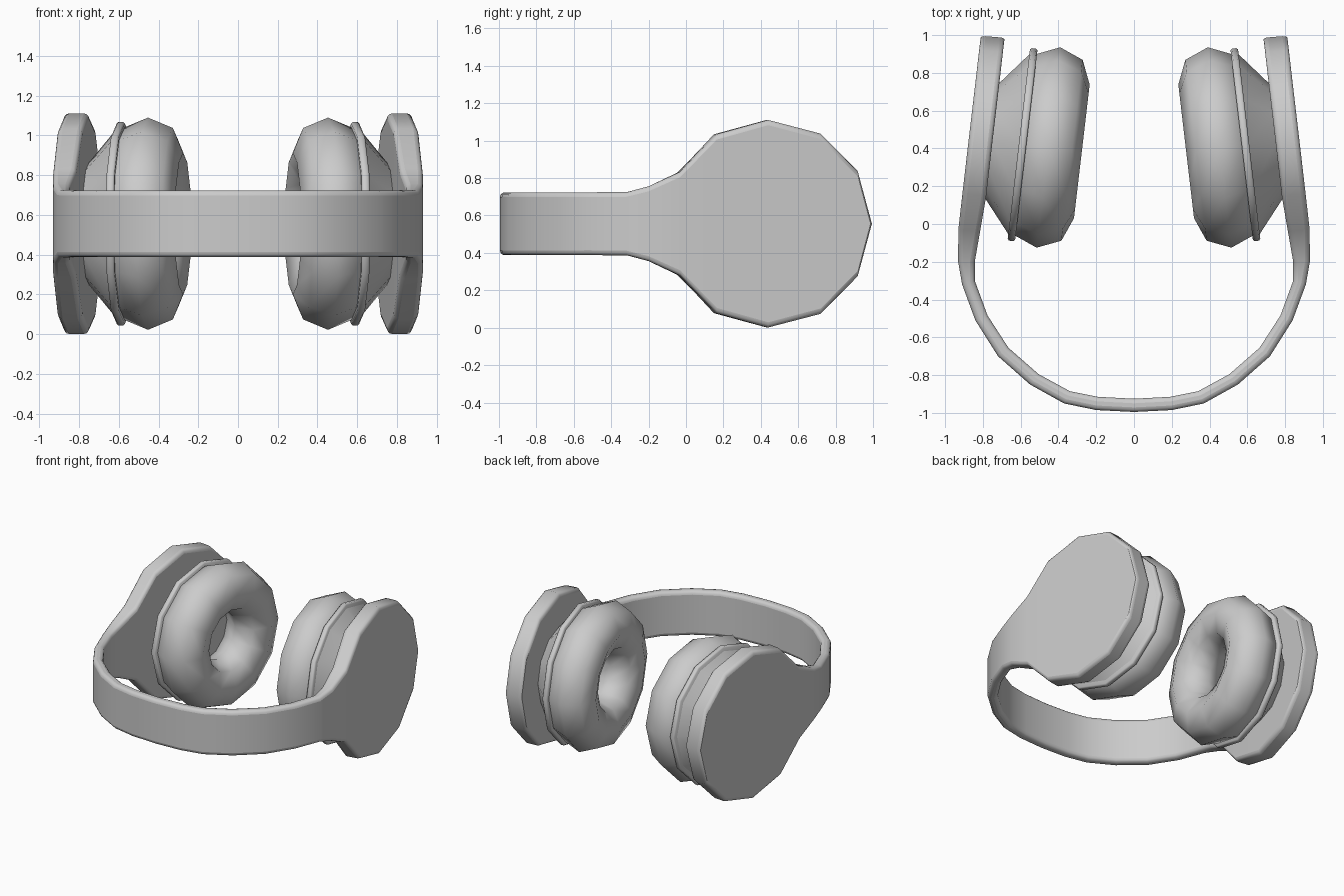
import bpy, bmesh
from math import sin, cos, pi, radians
from mathutils import Vector

if "Cube" in bpy.data.objects:
    bpy.data.objects.remove(bpy.data.objects["Cube"])

ZC = 0.556            # height of the centre line
TILT = radians(6.7)   # toe-in of the ear cups


def finish(name, bm, angle):
    bmesh.ops.remove_doubles(bm, verts=bm.verts, dist=0.0005)
    bmesh.ops.recalc_face_normals(bm, faces=bm.faces)
    mesh = bpy.data.meshes.new(name)
    bm.to_mesh(mesh)
    bm.free()
    obj = bpy.data.objects.new(name, mesh)
    bpy.context.collection.objects.link(obj)
    bpy.ops.object.select_all(action='DESELECT')
    obj.select_set(True)
    bpy.context.view_layer.objects.active = obj
    bpy.ops.object.shade_smooth_by_angle(angle=radians(angle))
    return obj


def lathe(name, centre, profile, angle, closed=False, segs=12):
    """Revolve (axial, radius) points about the tilted cup axis, mirrored in x."""
    axis = Vector((-cos(TILT), -sin(TILT), 0))
    side = Vector((-sin(TILT), cos(TILT), 0))
    up = Vector((0, 0, 1))
    bm = bmesh.new()
    rings = []
    for a, r in profile:
        rings.append([bm.verts.new(Vector(centre) + axis * a + r *
                      (side * cos(2 * pi * i / segs) + up * sin(2 * pi * i / segs)))
                      for i in range(segs)])
    pairs = list(zip(rings, rings[1:]))
    if closed:
        pairs.append((rings[-1], rings[0]))
    for p, q in pairs:
        for i in range(segs):
            j = (i + 1) % segs
            bm.faces.new((p[i], p[j], q[j], q[i]))
    if not closed:
        bm.faces.new(rings[0])
        bm.faces.new(rings[-1])
    obj = finish(name, bm, angle)
    obj.modifiers.new("mirror", 'MIRROR').use_mirror_merge = False
    return obj


# Headband flowing into the outer ear plates: outer x, y, inner x, y, half height
half = [
    (0.00, -0.995, 0.00, -0.925, 0.168),
    (0.20, -0.985, 0.19, -0.915, 0.168),
    (0.37, -0.95, 0.34, -0.885, 0.168),
    (0.55, -0.85, 0.505, -0.795, 0.168),
    (0.72, -0.70, 0.665, -0.655, 0.168),
    (0.84, -0.51, 0.775, -0.485, 0.168),
    (0.91, -0.32, 0.843, -0.30, 0.170),
    (0.931, -0.20, 0.843, -0.20, 0.200),
    (0.930, -0.03, 0.815, -0.04, 0.277),
    (0.908, 0.165, 0.783, 0.145, 0.478),
    (0.876, 0.44, 0.750, 0.43, 0.555),
    (0.843, 0.72, 0.717, 0.71, 0.482),
    (0.820, 0.92, 0.694, 0.91, 0.281),
    (0.811, 0.996, 0.685, 0.986, 0.0),
]
stations = [(-a, b, -c, d, h) for a, b, c, d, h in half[:0:-1]] + half
bm = bmesh.new()
sections = []
for ox, oy, ix, iy, h in stations:
    corners = [(ox, oy, ZC + h), (ix, iy, ZC + h), (ix, iy, ZC - h), (ox, oy, ZC - h)]
    if h == 0:   # rounded plate ends in a single edge
        o, i = bm.verts.new(corners[0]), bm.verts.new(corners[1])
        sections.append([o, i, i, o])
    else:
        sections.append([bm.verts.new(c) for c in corners])
for p, q in zip(sections, sections[1:]):
    for i in range(4):
        j = (i + 1) % 4
        face = list(dict.fromkeys((p[i], p[j], q[j], q[i])))
        if len(face) > 2:
            bm.faces.new(face)
band = finish("headband_and_ear_plates", bm, 40)
bevel = band.modifiers.new("soft_edges", 'BEVEL')
bevel.width = 0.025
bevel.segments = 3
bevel.limit_method = 'ANGLE'
bevel.angle_limit = radians(55)

# Conical cup housing between plate and cushion
lathe("cup_housing", (0.59, 0.42, ZC),
      [(-0.22, 0.25), (-0.16, 0.31), (-0.015, 0.485), (-0.015, 0.40)], 50)

# Thin trim ring, with the speaker face closing the cushion hole
lathe("trim_ring", (0.59, 0.42, ZC),
      [(-0.02, 0.40), (-0.02, 0.505), (-0.012, 0.513), (0.012, 0.513),
       (0.02, 0.505), (0.02, 0.40)], 50)

# Padded cushion: eight-sided ring section
lathe("ear_cushion", (0.453, 0.405, ZC),
      [(0.178 * sin(k * pi / 4), 0.356 + 0.178 * cos(k * pi / 4)) for k in range(8)],
      60, closed=True)
